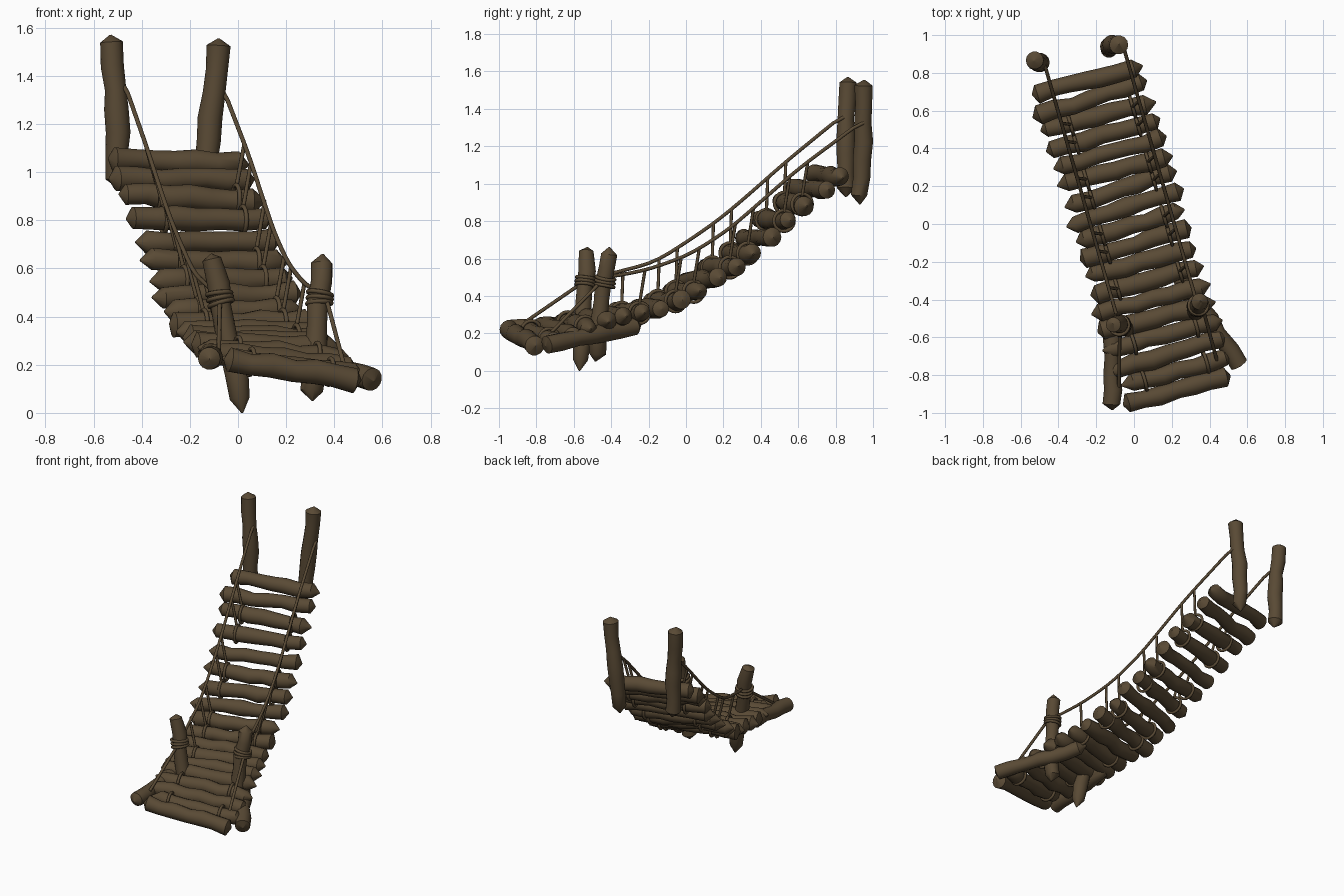
import bpy, bmesh, math, random
from mathutils import Vector, Matrix

if "Cube" in bpy.data.objects:
    bpy.data.objects.remove(bpy.data.objects["Cube"])

random.seed(4)
ANG = math.radians(16)          # bridge runs back-left to front-right in plan
mat = bpy.data.materials.new("dark_wood")
mat.diffuse_color = (0.1, 0.068, 0.035, 1)
mat.use_nodes = True
mat.node_tree.nodes["Principled BSDF"].inputs["Base Color"].default_value = mat.diffuse_color


def world(v, u, z):
    """v across the bridge, u along it."""
    return Vector((v * math.cos(ANG) - u * math.sin(ANG),
                   v * math.sin(ANG) + u * math.cos(ANG), z))


def lerp(table, u):
    if u <= table[0][0]:
        return table[0][1]
    for (a, za), (b, zb) in zip(table, table[1:]):
        if u <= b:
            return za + (zb - za) * (u - a) / (b - a)
    return table[-1][1]


def smooth(table, u, w=0.06):
    return sum(lerp(table, u + d) for d in (-w, 0, w)) / 3


def tube(name, pts, radii, sides, angle=50):
    """Round tube through points, one radius per point, closed ends."""
    bm = bmesh.new()
    rings = []
    ref = Vector((0, 0, 1))
    if abs((pts[-1] - pts[0]).normalized().z) > 0.8:
        ref = Vector((0, 1, 0))
    for i, p in enumerate(pts):
        t = (pts[min(i + 1, len(pts) - 1)] - pts[max(i - 1, 0)]).normalized()
        a = t.cross(ref).normalized()
        b = t.cross(a)
        rings.append([bm.verts.new(p + radii[i] * (a * math.cos(k * math.tau / sides)
                                                   + b * math.sin(k * math.tau / sides)))
                      for k in range(sides)])
    for r0, r1 in zip(rings, rings[1:]):
        for k in range(sides):
            j = (k + 1) % sides
            bm.faces.new((r0[k], r0[j], r1[j], r1[k]))
    bm.faces.new(rings[0])
    bm.faces.new(rings[-1])
    bmesh.ops.recalc_face_normals(bm, faces=bm.faces)
    me = bpy.data.meshes.new(name)
    bm.to_mesh(me)
    bm.free()
    finish(bpy.data.objects.new(name, me), angle, True)


def finish(ob, angle=50, link=False):
    if link:
        bpy.context.collection.objects.link(ob)
    ob.data.materials.append(mat)
    bpy.ops.object.select_all(action='DESELECT')
    ob.select_set(True)
    bpy.context.view_layer.objects.active = ob
    bpy.ops.object.shade_smooth_by_angle(angle=math.radians(angle))


def log(name, p0, p1, r, tip0=0.04, tip1=0.04, n=7, wob=0.008):
    """Knobbly log from tip to tip with hewn conical ends."""
    p0, p1 = Vector(p0), Vector(p1)
    L = (p1 - p0).length
    d = (p1 - p0) / L
    pts, rad = [p0], [0.004]
    for i in range(n):
        s = tip0 + (L - tip0 - tip1) * i / (n - 1)
        off = Vector([random.uniform(-wob, wob) for _ in range(3)])
        pts.append(p0 + d * s + off)
        rad.append(r * random.uniform(0.88, 1.1))
    pts.append(p1)
    rad.append(0.004)
    tube(name, pts, rad, 14, 40)


def rope(name, pts, r=0.0095):
    tube(name, pts, [r] * len(pts), 8)


def ring(name, centre, axis, R, r=0.0095):
    bpy.ops.mesh.primitive_torus_add(major_radius=R, minor_radius=r,
                                     major_segments=24, minor_segments=8)
    ob = bpy.context.object
    ob.name = name
    ob.matrix_world = Matrix.Translation(centre) @ Vector(axis).to_track_quat('Z', 'Y').to_matrix().to_4x4()
    finish(ob)


# deck height along the bridge, and sideways tilt near the front
DECK = [(-.91, .175), (-.75, .20), (-.6, .25), (-.45, .285), (-.3, .31), (-.16, .345), (0, .425),
        (.1, .49), (.2, .555), (.36, .675), (.5, .805), (.6, .895), (.8, 1.045)]
TILT = [(-.91, .14), (-.7, .1), (-.4, .0), (.4, .0), (.8, .04)]


def deck_point(v, u):
    return world(v, u, lerp(DECK, u) - v * lerp(TILT, u))


# planks: the landing ones at the front reach further right
N = 18
us = [-.91 + 1.71 * i / (N - 1) for i in range(N)]
SPAN = {0: (-.32, .27), 1: (-.30, .31), 2: (-.35, .31), 3: (-.345, .31),
        15: (-.34, .29), 16: (-.36, .275), 17: (-.33, .275)}
for i, u in enumerate(us):
    a, b = SPAN.get(i, (-.335 + random.uniform(-.015, .015), .29 + random.uniform(-.015, .015)))
    j = random.uniform(-.012, .012)
    log(f"plank_{i + 1}", deck_point(a, u - j), deck_point(b, u + j), 0.049,
        random.uniform(.02, .055), random.uniform(.02, .055))

# splayed side logs under the front landing
log("left_landing_log", (-.115, -.985, .222), (-.11, -.42, .265), .046, .03, .03)
log("right_landing_log", (.565, -.75, .13), (.21, -.24, .25), .048, .015, .05)

# posts: foot to top
log("back_left_post", (-.49, .855, .93), (-.53, .865, 1.57), .047, .04, .03)
log("back_right_post", (-.14, .93, .89), (-.08, .955, 1.555), .049, .05, .03)
log("front_left_post", (.018, -.57, .0), (-.11, -.525, .66), .045, .06, .03)
log("front_right_post", (.31, -.485, .05), (.352, -.41, .66), .046, .05, .03)

# hand ropes, hangers and loops on each side
RAILS = {
    "left": (-.222, [(-.43, .50), (-.11, .58), (.11, .715), (.27, .825), (.44, .965), (.61, 1.11), (.94, 1.37)],
             (-.075, -.54, .48), (-.08, -.86, .26)),
    "right": (.205, [(-.49, .50), (-.27, .54), (-.04, .62), (.18, .755), (.56, 1.075), (.93, 1.34)],
              (.36, -.43, .50), (.445, -.745, .18)),
}
for side, (v, table, knot, anchor) in RAILS.items():
    u0, u1 = table[0][0], table[-1][0]
    pts = [world(v, u0 + (u1 - u0) * i / 24, smooth(table, u0 + (u1 - u0) * i / 24)) for i in range(25)]
    rope(f"{side}_hand_rope", pts)
    rope(f"{side}_front_stay", [Vector(knot), Vector(anchor)])
    vi = v * 0.8
    for k in (15, 14, 12, 11, 9, 8, 6):
        u = us[k]
        ut = u + .02
        ring(f"{side}_plank_loop_{k}", deck_point(vi, u), world(1, 0, 0), .056)
        rope(f"{side}_hanger_{k}", [world(v, ut, smooth(table, ut)),
                                    deck_point(vi, u) + Vector((0, 0, .045))], .0085)
    for k in (1, 3):
        ring(f"{side}_landing_loop_{k}", deck_point(vi, us[k]), world(1, 0, -.1), .055)

# rope wraps round the front posts
for name, foot, top in (("left", (.018, -.57, 0), (-.11, -.525, .66)),
                        ("right", (.31, -.485, .05), (.352, -.41, .66))):
    f, t = Vector(foot), Vector(top)
    for i, z in enumerate((.455, .475, .495)):
        c = f.lerp(t, (z - f.z) / (t.z - f.z))
        ring(f"{name}_post_wrap_{i + 1}", c, (t - f) + Vector((.06 * (i - 1), .04, 0)), .05, .0095)
